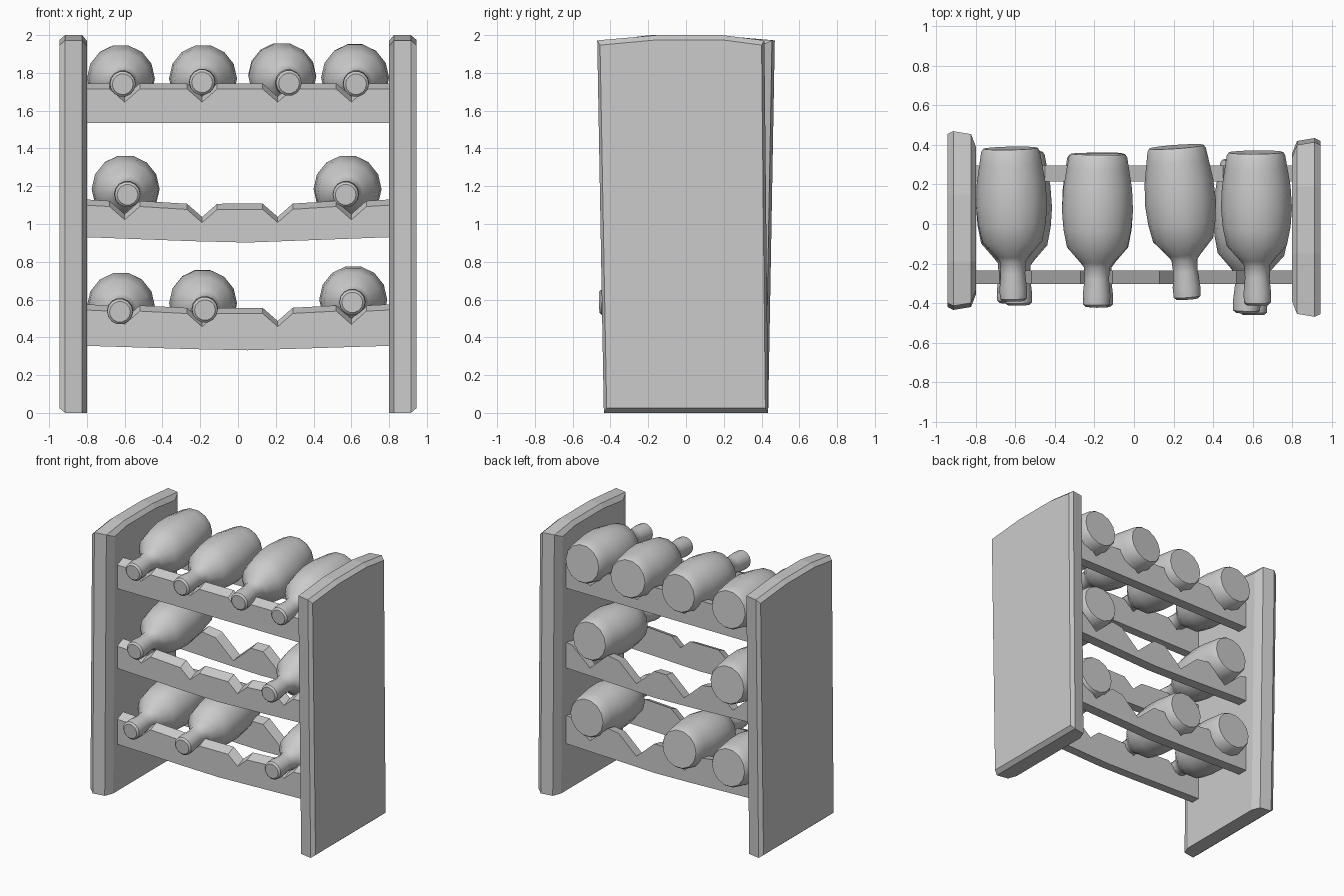
import bpy, bmesh, math
from mathutils import Vector

if "Cube" in bpy.data.objects:
    bpy.data.objects.remove(bpy.data.objects["Cube"])


def loft(name, rings, smooth=False):
    """Skin a list of equal-length point rings and cap both ends."""
    bm = bmesh.new()
    loops = [[bm.verts.new(p) for p in ring] for ring in rings]
    n = len(loops[0])
    for a, b in zip(loops, loops[1:]):
        for i in range(n):
            j = (i + 1) % n
            bm.faces.new((a[i], a[j], b[j], b[i]))
    bm.faces.new(loops[0])
    bm.faces.new(loops[-1])
    bmesh.ops.recalc_face_normals(bm, faces=bm.faces)
    mesh = bpy.data.meshes.new(name)
    bm.to_mesh(mesh)
    bm.free()
    obj = bpy.data.objects.new(name, mesh)
    bpy.context.collection.objects.link(obj)
    if smooth:
        bpy.context.view_layer.objects.active = obj
        obj.select_set(True)
        bpy.ops.object.shade_smooth_by_angle(angle=math.radians(40))
        obj.select_set(False)
    return obj


# Side panels: arched top, chamfered rims, flared to the top front;
# the left one is the right one turned half way round
def side_panel(name, s):
    rings = []
    for x, dy, top, bottom in ((0.80, 0.08, 0.03, 0.0), (0.825, 0.015, 0.0, 0.0),
                               (0.915, 0.0, 0.0, 0.0), (0.945, 0.015, 0.025, 0.025)):
        outline = [(-0.435 + dy, bottom), (0.435 - dy, bottom),
                   (0.415 - dy, 1.972 - top), (0.19, 2.0 - top),
                   (-0.15, 2.0 - top), (-0.47 + dy, 1.972 - top)]
        rings.append([(s * x, s * y, z) for y, z in outline])
    loft(name, rings)


side_panel("right_panel", 1)
side_panel("left_panel", -1)

SLOTS = (-0.60, -0.19, 0.21, 0.60)


# Notched rails: a sagging board with a V cut for every bottle
def rail(name, y0, y1, bottom, top, sag, half, depth, rise):
    def dip(x):
        return sag * (1 - min(1, abs(x) / 0.8))

    low = [(x, bottom - dip(x)) for x in (0.80, 0.40, 0.05, -0.25, -0.80)]
    high = [(-0.81, top)]
    for x in SLOTS:
        z = top - dip(x)
        high += [(x - half, z), (x, z - depth), (x + half, z)]
    high.append((0.81, top))
    front = [(x, y0, z) for x, z in low + high]
    back = [(x, y1, z) for x, z in low] + [(x, y1, z + rise) for x, z in high]
    loft(name, [front, back])


for row, (bottom, top, sag) in enumerate(((0.355, 0.545, 0.025),
                                          (0.93, 1.10, 0.03),
                                          (1.535, 1.715, 0.0))):
    rail(f"front_rail_{row}", -0.305, -0.235, bottom, top, sag, 0.08, 0.07, 0.03)
    rail(f"back_rail_{row}", 0.215, 0.295, bottom, top + 0.01, sag, 0.15, 0.135, 0.015)

# Bottle profile: distance from the mouth, radius
PROFILE = ((0.0, 0.055), (0.012, 0.068), (0.06, 0.070), (0.14, 0.062),
           (0.20, 0.066), (0.225, 0.085), (0.30, 0.152), (0.39, 0.171),
           (0.49, 0.180), (0.60, 0.174), (0.70, 0.158), (0.76, 0.148),
           (0.775, 0.138))


# Bottle: lathed along the line from the mouth to the belly
def bottle(name, y, neck_x, neck_z, body_x, body_top):
    mouth = Vector((neck_x, y, neck_z))
    axis = (Vector((body_x, y + 0.49, body_top - 0.18)) - mouth).normalized()
    side = axis.cross(Vector((0, 0, 1))).normalized()
    up = side.cross(axis)
    sides = 14
    rings = []
    for t, r in PROFILE:
        ring = []
        for i in range(sides):
            a = 2 * math.pi * i / sides
            ring.append(mouth + axis * t + (side * math.cos(a) + up * math.sin(a)) * r)
        rings.append(ring)
    loft(name, rings, smooth=True)


BOTTLES = (
    (-0.39, -0.61, 1.74, -0.62, 1.95), (-0.42, -0.19, 1.75, -0.185, 1.95),
    (-0.38, 0.27, 1.745, 0.235, 1.96), (-0.41, 0.625, 1.74, 0.62, 1.955),
    (-0.41, -0.585, 1.155, -0.595, 1.365), (-0.45, 0.57, 1.155, 0.58, 1.365),
    (-0.40, -0.625, 0.535, -0.62, 0.745), (-0.42, -0.175, 0.545, -0.185, 0.76),
    (-0.46, 0.605, 0.585, 0.61, 0.78),
)
for i, spec in enumerate(BOTTLES):
    bottle(f"bottle_{i}", *spec)
